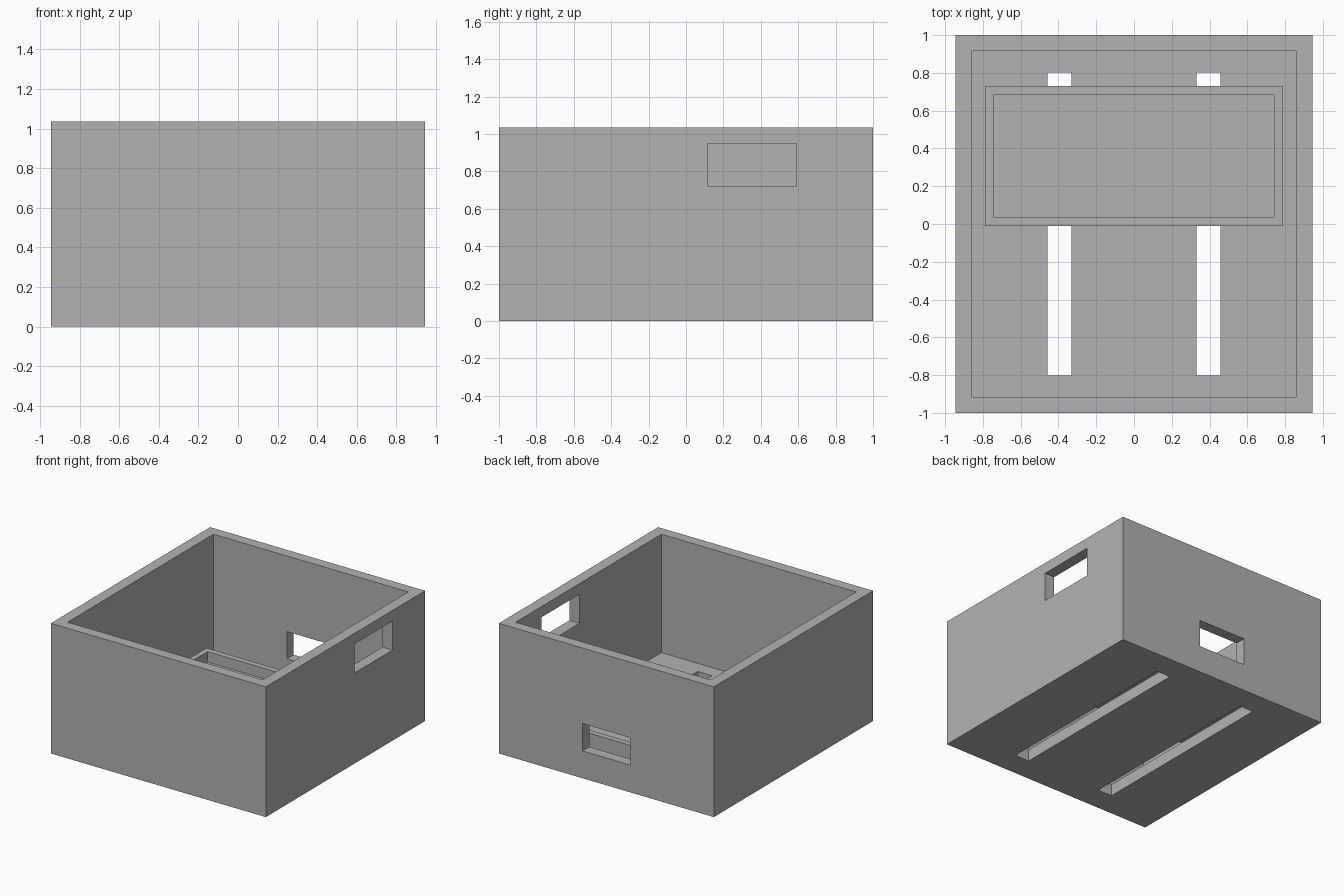
import bpy

# Remove the default cube
cube = bpy.data.objects.get("Cube")
if cube:
    bpy.data.objects.remove(cube, do_unlink=True)

# Single matte grey
GREY = (0.448, 0.448, 0.448, 1)
grey = bpy.data.materials.new("plain_grey")
grey.use_nodes = True
grey.diffuse_color = GREY
bsdf = next(n for n in grey.node_tree.nodes if n.type == 'BSDF_PRINCIPLED')
bsdf.inputs["Base Color"].default_value = GREY


def block(name, x, y, z):
    """Box spanning the (min, max) ranges on each axis."""
    spans = (x, y, z)
    bpy.ops.mesh.primitive_cube_add(size=1)
    ob = bpy.context.object
    ob.name = name
    for v in ob.data.vertices:
        v.co = [s[0] if c < 0 else s[1] for c, s in zip(v.co, spans)]
    ob.data.materials.append(grey)
    return ob


def cut(target, *spans):
    """Subtract a box from the target."""
    cutter = block("cutter", *spans)
    cutter.hide_render = True
    mod = target.modifiers.new("cut", 'BOOLEAN')
    mod.operation = 'DIFFERENCE'
    mod.solver = 'EXACT'
    mod.object = cutter
    bpy.context.view_layer.objects.active = target
    bpy.ops.object.modifier_apply(modifier=mod.name)
    bpy.data.objects.remove(cutter, do_unlink=True)


FLOOR = 0.094
HEIGHT = 1.035

# Open-topped case
case = block("case", (-0.945, 0.945), (-1, 1), (0, HEIGHT))
cut(case, (-0.857, 0.857), (-0.915, 0.915), (FLOOR, HEIGHT + 0.2))

# Two long slots through the floor
for near, far in ((-0.458, -0.332), (0.332, 0.458)):
    cut(case, (near, far), (-0.802, 0.802), (-0.1, FLOOR + 0.05))

# Window in the +x wall and window in the back wall
cut(case, (0.8, 1.1), (0.115, 0.59), (0.72, 0.95))
cut(case, (-0.21, 0.21), (0.86, 1.1), (0.217, 0.434))

# Shallow tray standing on the floor
tray = block("tray", (-0.788, 0.788), (-0.01, 0.73), (FLOOR, 0.22))
cut(tray, (-0.745, 0.745), (0.037, 0.683), (FLOOR + 0.043, 0.4))
